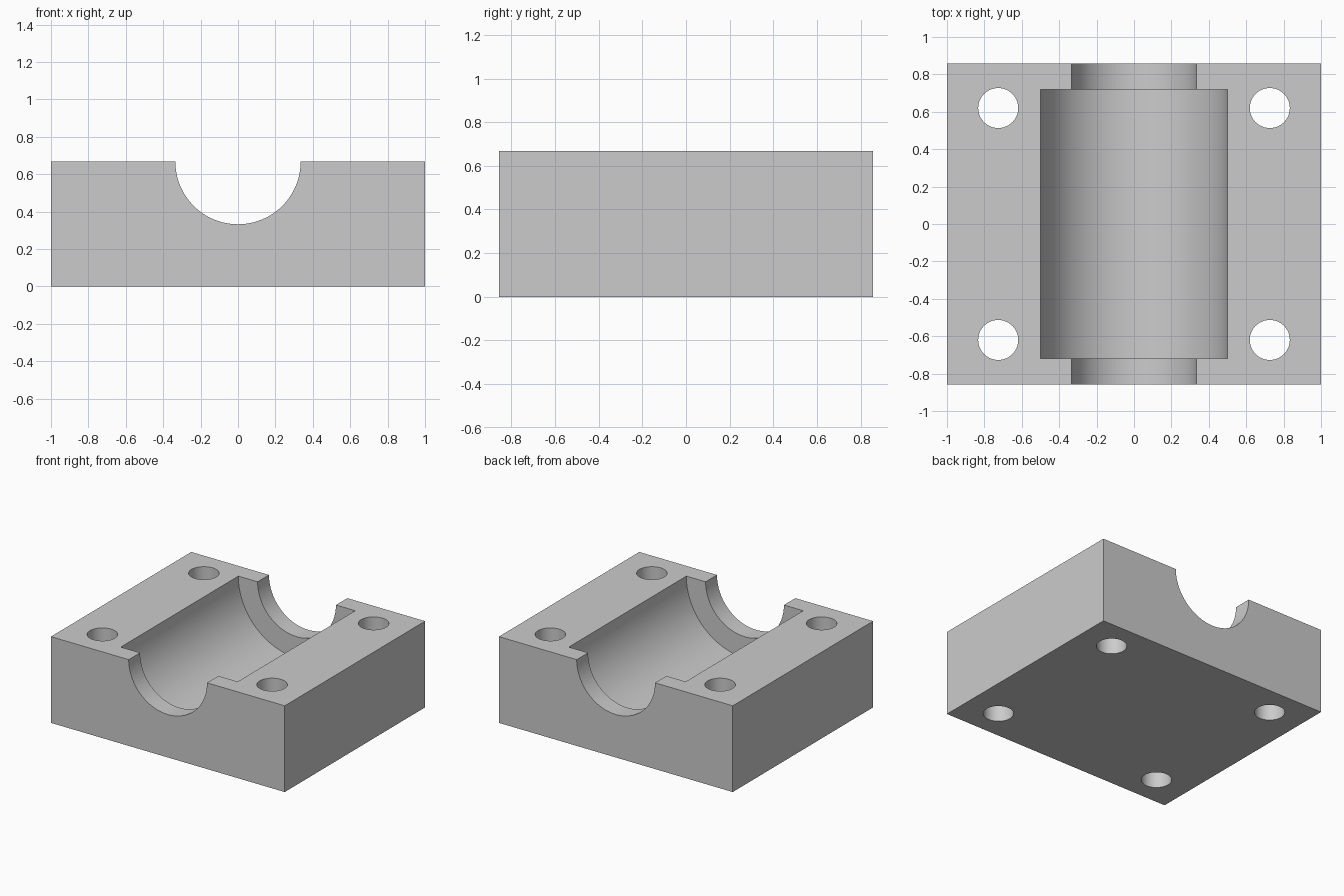
import bpy
import math

cube = bpy.data.objects.get("Cube")
if cube:
    bpy.data.objects.remove(cube, do_unlink=True)

WIDTH, DEPTH, HEIGHT = 2.0, 1.714, 0.667
BORE_R, POCKET_R, POCKET_LEN = 0.335, 0.5, 1.436
HOLE_R, HOLE_X, HOLE_Y = 0.107, 0.726, 0.62

# Single plain grey material
grey = bpy.data.materials.new("plain_grey")
grey.use_nodes = True
colour = (0.6, 0.6, 0.6, 1.0)
grey.diffuse_color = colour
grey.node_tree.nodes["Principled BSDF"].inputs["Base Color"].default_value = colour

# Rectangular block
bpy.ops.mesh.primitive_cube_add(size=1, location=(0, 0, HEIGHT / 2))
block = bpy.context.object
block.name = "bearing_block"
block.scale = (WIDTH, DEPTH, HEIGHT)
bpy.ops.object.transform_apply(location=True, rotation=True, scale=True)
block.data.materials.append(grey)


def cut_cylinder(name, radius, length, location, rotation=(0, 0, 0), sides=64):
    """Subtract a cylinder from the block, then remove the cutter."""
    bpy.ops.mesh.primitive_cylinder_add(vertices=sides, radius=radius, depth=length,
                                        location=location, rotation=rotation)
    cutter = bpy.context.object
    cutter.name = name
    cutter.hide_render = True
    cutter.data.materials.append(grey)
    mod = block.modifiers.new(name, "BOOLEAN")
    mod.operation = "DIFFERENCE"
    mod.solver = "EXACT"
    mod.object = cutter
    bpy.ops.object.select_all(action="DESELECT")
    block.select_set(True)
    bpy.context.view_layer.objects.active = block
    bpy.ops.object.modifier_apply(modifier=mod.name)
    bpy.data.objects.remove(cutter, do_unlink=True)


# Half-round shaft bore through both ends, and the wider pocket between them
along_y = (math.pi / 2, 0, 0)
cut_cylinder("shaft_bore", BORE_R, DEPTH + 0.4, (0, 0, HEIGHT), along_y, 128)
cut_cylinder("bearing_pocket", POCKET_R, POCKET_LEN, (0, 0, HEIGHT), along_y, 128)

# Four vertical bolt holes
for sx in (-1, 1):
    for sy in (-1, 1):
        cut_cylinder("bolt_hole", HOLE_R, HEIGHT * 2,
                     (sx * HOLE_X, sy * HOLE_Y, HEIGHT / 2))

# Smooth the curved walls, keep the machined edges crisp
bpy.ops.object.shade_smooth_by_angle(angle=math.radians(30))
